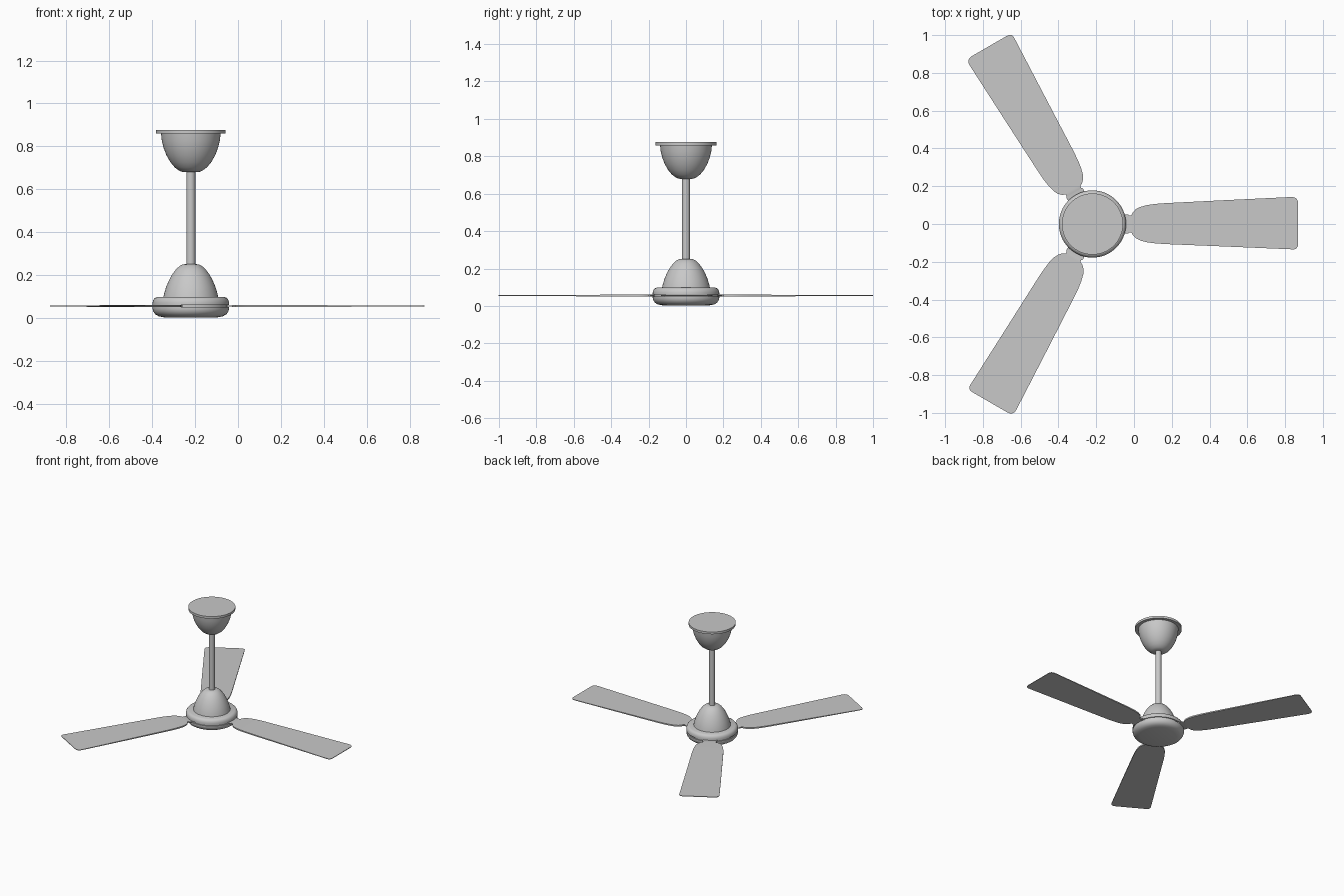
import bpy, bmesh, math

CX = -0.22          # fan axis position on x
SEG = 64

grey = bpy.data.materials.new("fan_grey")
grey.diffuse_color = (0.58, 0.58, 0.58, 1)


def finish(name, bm, angle=35):
    bmesh.ops.remove_doubles(bm, verts=bm.verts, dist=1e-5)
    bmesh.ops.recalc_face_normals(bm, faces=bm.faces)
    me = bpy.data.meshes.new(name)
    bm.to_mesh(me)
    bm.free()
    me.materials.append(grey)
    ob = bpy.data.objects.new(name, me)
    bpy.context.collection.objects.link(ob)
    ob.location.x = CX
    bpy.ops.object.select_all(action='DESELECT')
    ob.select_set(True)
    bpy.context.view_layer.objects.active = ob
    bpy.ops.object.shade_smooth_by_angle(angle=math.radians(angle))
    return ob


def lathe(name, profile):
    """Spin (radius, z) points about z; ends on the axis close the solid."""
    bm = bmesh.new()
    vs = [bm.verts.new((r, 0, z)) for r, z in profile]
    es = [bm.edges.new(p) for p in zip(vs, vs[1:])]
    bmesh.ops.spin(bm, geom=vs + es, cent=(0, 0, 0), axis=(0, 0, 1),
                   angle=2 * math.pi, steps=SEG)
    return finish(name, bm)


# Motor housing with a thin seam where the blades enter
lathe("motor_housing", [
    (0, 0.002), (0.125, 0.003), (0.15, 0.008), (0.166, 0.017), (0.175, 0.03),
    (0.178, 0.042), (0.178, 0.051), (0.171, 0.051), (0.171, 0.060), (0.178, 0.060),
    (0.178, 0.072), (0.175, 0.084), (0.168, 0.093), (0.157, 0.098), (0, 0.099)])

# Dome cover over the motor
lathe("motor_dome", [
    (0, 0.096), (0.128, 0.096), (0.124, 0.115), (0.115, 0.145), (0.102, 0.175),
    (0.087, 0.203), (0.069, 0.227), (0.051, 0.243), (0.036, 0.250), (0, 0.252)])

# Down rod
lathe("down_rod", [(0, 0.24), (0.021, 0.24), (0.021, 0.70), (0, 0.70)])

# Ceiling canopy cup and plate
lathe("ceiling_canopy", [
    (0, 0.679), (0.038, 0.680), (0.055, 0.687), (0.075, 0.702), (0.095, 0.726),
    (0.113, 0.757), (0.126, 0.790), (0.135, 0.825), (0.139, 0.860), (0, 0.860)])
lathe("ceiling_plate", [(0, 0.859), (0.162, 0.859), (0.162, 0.876), (0, 0.876)])

# Blade: (distance from axis, +side, -side, half thickness)
STATIONS = [
    (0.150, 0.050, 0.050, 0.003), (0.190, 0.050, 0.050, 0.003),
    (0.196, 0.044, 0.044, 0.004), (0.206, 0.045, 0.045, 0.005),
    (0.214, 0.062, 0.060, 0.005), (0.230, 0.079, 0.075, 0.005),
    (0.255, 0.091, 0.088, 0.005), (0.290, 0.100, 0.097, 0.005),
    (0.330, 0.106, 0.102, 0.005), (0.380, 0.110, 0.106, 0.0045),
    (0.700, 0.126, 0.119, 0.0035), (1.055, 0.143, 0.134, 0.002),
    (1.070, 0.141, 0.134, 0.002), (1.081, 0.134, 0.129, 0.002),
    (1.087, 0.122, 0.118, 0.002), (1.089, 0.108, 0.105, 0.002)]


def blade(name, angle):
    bm = bmesh.new()
    z = 0.0555
    rings = [[bm.verts.new(co) for co in
              ((x, a, z + t), (x, -b, z + t), (x, -b, z - t), (x, a, z - t))]
             for x, a, b, t in STATIONS]
    for p, q in zip(rings, rings[1:]):
        for i in range(4):
            j = (i + 1) % 4
            bm.faces.new((p[i], p[j], q[j], q[i]))
    bm.faces.new(rings[0])
    bm.faces.new(rings[-1])
    finish(name, bm).rotation_euler.z = angle


for k in range(3):
    blade(f"blade_{k + 1}", k * 2 * math.pi / 3)
